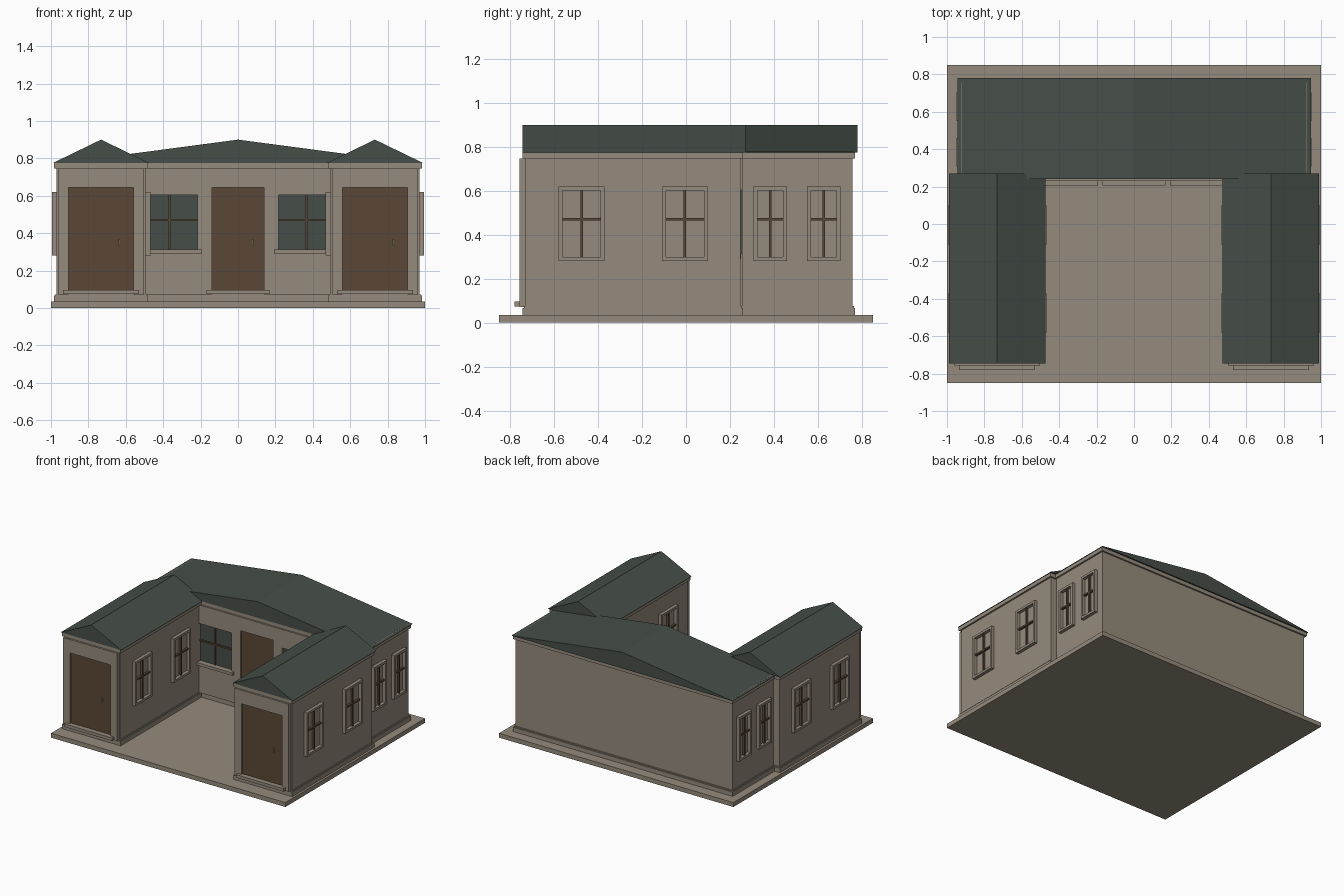
import bpy

if "Cube" in bpy.data.objects:
    bpy.data.objects.remove(bpy.data.objects["Cube"])


def material(name, rgb):
    m = bpy.data.materials.new(name)
    m.diffuse_color = (*rgb, 1)
    m.use_nodes = True
    m.node_tree.nodes["Principled BSDF"].inputs["Base Color"].default_value = m.diffuse_color
    return m


STONE = material("warm_stone", (0.30, 0.258, 0.202))
SLATE = material("dark_slate", (0.061, 0.076, 0.066))
WOOD = material("brown_wood", (0.105, 0.064, 0.038))


def mesh(name, verts, faces, mat):
    me = bpy.data.meshes.new(name)
    me.from_pydata(verts, [], faces)
    me.materials.append(mat)
    ob = bpy.data.objects.new(name, me)
    bpy.context.collection.objects.link(ob)
    return ob


def box(name, x, y, z, mat=STONE):
    """Box from three (low, high) ranges."""
    x, y, z = sorted(x), sorted(y), sorted(z)
    v = [(a, b, c) for c in z for b in y for a in x]
    f = [(0, 2, 3, 1), (4, 5, 7, 6), (0, 1, 5, 4),
         (2, 6, 7, 3), (0, 4, 6, 2), (1, 3, 7, 5)]
    return mesh(name, v, f, mat)


def gable_roof(name, x0, x1, y0, y1, z0=0.775, z1=0.9):
    xm = (x0 + x1) / 2
    v = [(x, y, z) for y in (y0, y1) for x, z in ((x0, z0), (x1, z0), (xm, z1))]
    f = [(0, 1, 2), (3, 5, 4), (0, 3, 4, 1), (1, 4, 5, 2), (2, 5, 3, 0)]
    return mesh(name, v, f, SLATE)


def block(name, x0, x1, y0, y1):
    """Walls with a plinth, a cornice and a gable roof."""
    p = 0.013
    box(name + "_walls", (x0, x1), (y0, y1), (0.03, 0.778))
    box(name + "_plinth", (x0 - p, x1 + p), (y0 - p, y1 + p), (0.03, 0.067))
    box(name + "_plinth_lip", (x0 - p / 2, x1 + p / 2), (y0 - p / 2, y1 + p / 2), (0.06, 0.075))
    box(name + "_cornice", (x0 - p, x1 + p), (y0 - p, y1 + p), (0.747, 0.776))
    gable_roof(name + "_roof", x0 - 0.02, x1 + 0.02, y0 - 0.015, y1 + 0.023)


def side_window(name, wall_x, direction, yc, hw):
    """Raised frame with a wooden cross on a wall facing +x or -x."""
    z0, z1, t = 0.28, 0.62, 0.018
    xr = (wall_x - direction * 0.005, wall_x + direction * 0.025)
    xc = (wall_x, wall_x + direction * 0.016)
    for s in (-1, 1):
        box(name + "_jamb", xr, (yc + s * hw, yc + s * (hw - t)), (z0, z1))
    box(name + "_sill", xr, (yc - hw + t, yc + hw - t), (z0, z0 + t))
    box(name + "_head", xr, (yc - hw + t, yc + hw - t), (z1 - t, z1))
    box(name + "_mullion", xc, (yc - 0.006, yc + 0.006), (z0 + t, z1 - t), WOOD)
    box(name + "_crossbar", xc, (yc - hw + t, yc + hw - t), (0.464, 0.476), WOOD)


def door(name, xc, hw, wall_y, step_hw):
    """Recessed door with handle and doorstep."""
    box(name, (xc - hw, xc + hw), (wall_y - 0.012, wall_y + 0.01), (0.075, 0.643), WOOD)
    hx = xc + hw * 0.56
    box(name + "_handle", (hx - 0.004, hx + 0.004), (wall_y - 0.022, wall_y), (0.335, 0.368))
    box(name + "_step", (xc - step_hw, xc + step_hw), (wall_y - 0.05, wall_y), (0.074, 0.097))


# Ground slab
box("base_slab", (-1, 1), (-0.85, 0.85), (0, 0.034))

# Main rear block
block("main", -0.925, 0.925, 0.255, 0.757)

# Two wings with front door surrounds and windows
for side, s in (("left", -1), ("right", 1)):
    c = 0.732 * s
    block(side + "_wing", c - 0.238, c + 0.238, -0.73, 0.247)
    front = (-0.757, -0.725)
    for e in (-1, 1):
        box(side + "_door_surround", (c + e * 0.173, c + e * 0.23), front, (0.072, 0.747))
    box(side + "_door_lintel", (c - 0.173, c + 0.173), front, (0.643, 0.747))
    door(side + "_door", c, 0.173, -0.73, 0.203)
    for i, y in enumerate((-0.475, -0.005)):
        side_window(f"{side}_outer_window_{i}", c + s * 0.238, s, y, 0.104)
        side_window(f"{side}_inner_window_{i}", c - s * 0.238, -s, y, 0.104)
    for i, y in enumerate((0.383, 0.627)):
        side_window(f"{side}_main_window_{i}", 0.925 * s, s, y, 0.076)

    # Courtyard facade: pier, panels and glazed window on this side
    face = (0.229, 0.26)
    box(side + "_pier", (s * 0.14, s * 0.217), face, (0.072, 0.747))
    box(side + "_panel_below", (s * 0.217, s * 0.51), face, (0.072, 0.31))
    box(side + "_panel_above", (s * 0.217, s * 0.51), face, (0.605, 0.747))
    box(side + "_glass", (s * 0.217, s * 0.51), (0.247, 0.26), (0.31, 0.605), SLATE)
    box(side + "_glass_mullion", (s * 0.36, s * 0.372), (0.238, 0.25), (0.31, 0.605), WOOD)
    box(side + "_glass_crossbar", (s * 0.217, s * 0.51), (0.238, 0.25), (0.464, 0.476), WOOD)
    box(side + "_glass_sill", (s * 0.193, s * 0.53), (0.205, 0.25), (0.29, 0.312))

# Central courtyard door
box("central_lintel", (-0.14, 0.14), (0.229, 0.26), (0.643, 0.747))
door("central_door", 0, 0.14, 0.255, 0.168)
